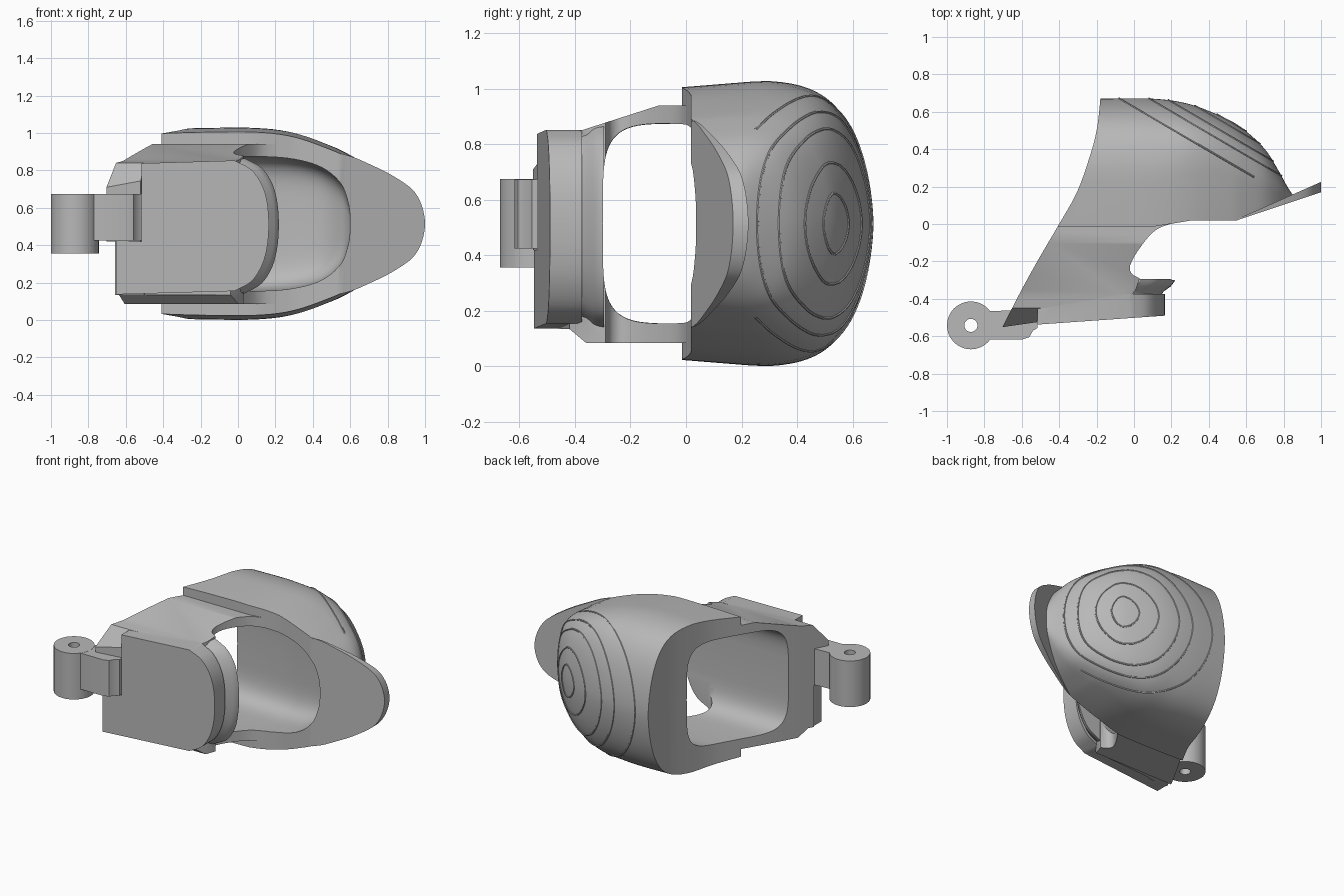
import bpy, bmesh, math
from mathutils import Vector

if "Cube" in bpy.data.objects:
    bpy.data.objects.remove(bpy.data.objects["Cube"])

MID = 0.515
GREY = (0.48, 0.48, 0.48, 1)
grey = bpy.data.materials.new("plain_grey")
grey.use_nodes = True
grey.diffuse_color = GREY
grey.node_tree.nodes["Principled BSDF"].inputs["Base Color"].default_value = GREY


def finish(name, bm):
    bmesh.ops.recalc_face_normals(bm, faces=bm.faces)
    mesh = bpy.data.meshes.new(name)
    bm.to_mesh(mesh)
    bm.free()
    mesh.materials.append(grey)
    ob = bpy.data.objects.new(name, mesh)
    bpy.context.collection.objects.link(ob)
    return ob


def spline(pts, steps=6):
    """Smooth path through the points."""
    p = [Vector(q) for q in pts]
    p = [2 * p[0] - p[1]] + p + [2 * p[-1] - p[-2]]
    out = []
    for a, b, c, d in zip(p, p[1:], p[2:], p[3:]):
        for i in range(steps):
            t = i / steps
            out.append(0.5 * (2 * b + (c - a) * t + (2 * a - 5 * b + 4 * c - d) * t ** 2
                              + (3 * b - a - 3 * c + d) * t ** 3))
    return [tuple(v) for v in out + [p[-2]]]


def loft(name, rings):
    bm = bmesh.new()
    rows = [[bm.verts.new(v) for v in r] for r in rings]
    n = len(rows[0])
    for a, b in zip(rows, rows[1:]):
        for i in range(n):
            bm.faces.new((a[i], a[(i + 1) % n], b[(i + 1) % n], b[i]))
    bm.faces.new(rows[0])
    bm.faces.new(rows[-1])
    return finish(name, bm)


def prism(name, pts, axis, lo, hi):
    """Extrude a 2D outline along one axis."""
    def put(p, w):
        v = list(p)
        v.insert(axis, w)
        return v
    return loft(name, [[put(p, w) for p in pts] for w in (lo, hi)])


def boolean(ob, other, op):
    mod = ob.modifiers.new(op, 'BOOLEAN')
    mod.operation, mod.object, mod.solver = op, other, 'EXACT'
    dg = bpy.context.evaluated_depsgraph_get()
    mesh = bpy.data.meshes.new_from_object(ob.evaluated_get(dg))
    ob.modifiers.clear()
    ob.data = mesh
    bpy.data.objects.remove(other)


def smooth(ob, angle=32):
    bpy.ops.object.select_all(action='DESELECT')
    ob.select_set(True)
    bpy.context.view_layer.objects.active = ob
    bpy.ops.object.shade_smooth_by_angle(angle=math.radians(angle))


def base_y(x):
    if x > 0.55:
        return 0.02 + (x - 0.55) / 3
    return -0.015 + 0.033 * min(1, max(0, (x - 0.1) / 0.2))


def signed_power(v, e):
    return math.copysign(abs(v) ** e, v)


# Domed shell: cross-sections (x, depth, half height)
stations = spline([(-0.55, 0.67, 0.5), (-0.4, 0.67, 0.508), (-0.18, 0.67, 0.515), (0.1, 0.67, 0.515),
                   (0.3, 0.64, 0.488), (0.5, 0.56, 0.415), (0.6, 0.495, 0.365), (0.7, 0.4, 0.3),
                   (0.77, 0.29, 0.22), (0.82, 0.2, 0.13), (0.86, 0.14, 0.04)], 5)
rings = []
for x, d, h in stations:
    q = min(0.175, 0.13 + 0.16 * abs(x - 0.45))
    y0, ring = base_y(x), []
    for i in range(57):
        u = math.sin(math.pi * (i / 56 - 0.5))
        t = max(0, 1 - abs(u) ** 1.7) ** q
        ring.append((x, y0 + (d - y0) * t, MID + h * u * (0.95 + 0.05 * min(1, t / 0.45))))
    rings.append(ring)
body = loft("thumb_shell", rings)

# Contour ridges on the dome, where slanted planes meet it
normal = Vector((0.504, 0.864, 0))
for k, (c, low) in enumerate([(0.73, 0), (0.71, 0), (0.665, 0), (0.62, 0), (0.54, 0.25)]):
    bm = bmesh.new()
    bm.from_mesh(body.data)
    cut = bmesh.ops.bisect_plane(bm, geom=bm.verts[:] + bm.edges[:] + bm.faces[:],
                                 plane_co=normal * c / normal.length_squared, plane_no=normal)
    keep = {g for g in cut['geom_cut'] if isinstance(g, bmesh.types.BMVert) and g.co.y > low}
    bmesh.ops.delete(bm, geom=bm.faces[:], context='FACES_ONLY')
    bmesh.ops.delete(bm, geom=[e for e in bm.edges if not set(e.verts) <= keep], context='EDGES')
    bmesh.ops.delete(bm, geom=[v for v in bm.verts if not v.link_edges], context='VERTS')
    ridge = finish(f"contour_ridge_{k + 1}", bm)
    bpy.ops.object.select_all(action='DESELECT')
    ridge.select_set(True)
    bpy.context.view_layer.objects.active = ridge
    bpy.ops.object.convert(target='CURVE')
    ridge = bpy.context.object
    ridge.data.bevel_depth = 0.005
    ridge.data.bevel_resolution = 1
    if not ridge.data.materials:
        ridge.data.materials.append(grey)

# Side block that carries the front plate
bay = spline([(0.25, 0.016), (0.12, -0.03), (0.03, -0.13), (-0.02, -0.22), (-0.012, -0.265),
              (0.03, -0.29)], 5)
block = prism("block", [(-0.9, 0.1), (0.25, 0.1)] + bay
              + [(0.01, -0.35), (-0.04, -0.42), (-0.5, -0.45), (-0.52, -0.525), (-0.9, -0.58)],
              2, 0.0, 1.0)
boolean(block, prism("side_profile", [(0.2, 0.085), (-0.36, 0.085), (-0.42, 0.135), (-0.46, 0.135),
                                      (-0.46, 0.42), (-0.575, 0.42), (-0.575, 0.68), (-0.45, 0.84),
                                      (-0.38, 0.85), (-0.1, 0.94), (0.2, 0.94)], 0, -1, 0.5), 'INTERSECT')
boolean(body, block, 'UNION')

# Front plate with a rounded end and a notch for the hinge arm
rounded = spline([(-0.02, 0.155), (0.07, 0.205), (0.127, 0.29), (0.156, 0.39), (0.165, 0.51),
                  (0.156, 0.63), (0.127, 0.725), (0.07, 0.805), (-0.02, 0.853)], 4)
outline = [(-0.65, 0.137)] + rounded + [(-0.515, 0.838), (-0.515, 0.42), (-0.65, 0.42)]
plate = loft("plate", [[(x, -0.375, z) for x, z in outline],
                       [(x, -0.49 - 0.07 * (0.165 - x), z) for x, z in outline]])
boolean(body, plate, 'UNION')

# Flared rim behind the plate
rim = [(-0.12, 0.17)] + rounded + [(-0.12, 0.84)]
levels = [(-0.385, -0.025, 0.96), (-0.36, -0.005, 0.98), (-0.335, 0.03, 1.01), (-0.31, 0.05, 1.03),
          (-0.295, 0.055, 1.035)]
boolean(body, loft("rim", [[(x + (dx if x > -0.1 else 0), y, MID + (z - MID) * s) for x, z in rim]
                           for y, dx, s in levels]), 'UNION')

# Flat tip flange
half = [(0.55, 0.375), (0.62, 0.355), (0.7, 0.32), (0.8, 0.272), (0.9, 0.21), (0.95, 0.162), (0.985, 0.09)]
tip = spline([(x, MID - w) for x, w in half] + [(1.0, MID)] + [(x, MID + w) for x, w in half[::-1]], 4)
boolean(body, loft("tip", [[(x, base_y(x) + off * (x - 0.5), z) for x, z in tip]
                           for off in (0, 0.11)]), 'UNION')

# Curved open end
edge = spline([(-0.175, 0.8), (-0.18, 0.67), (-0.2, 0.5), (-0.24, 0.35), (-0.305, 0.17), (-0.4, 0),
               (-0.5, -0.17), (-0.6, -0.35), (-0.7, -0.545), (-0.75, -0.65)], 4)
boolean(body, prism("end_cut", edge + [(-1.5, -0.65), (-1.5, 0.8)], 2, -0.5, 1.5), 'DIFFERENCE')

# Rounded hollow, open at the side and front: (x, back y, half height)
cavity = spline([(-1.3, 0.34, 0.36), (-0.3, 0.34, 0.36), (0.1, 0.33, 0.36), (0.3, 0.31, 0.345),
                 (0.45, 0.27, 0.3), (0.55, 0.2, 0.215), (0.59, 0.14, 0.11), (0.6, 0.1, 0.03)], 5)
rings = []
for x, back, h in cavity:
    c, r = (back - 0.3) / 2, (back + 0.3) / 2
    angles = [i * math.tau / 64 for i in range(64)]
    rings.append([(x, c + r * signed_power(math.cos(a), 0.42), MID + h * signed_power(math.sin(a), 0.42))
                  for a in angles])
boolean(body, loft("hollow", rings), 'DIFFERENCE')
smooth(body)


# Hinge knuckle, pin hole and arm
def circle(r, n=32):
    return [(-0.872 + r * math.cos(i * math.tau / n), -0.542 + r * math.sin(i * math.tau / n))
            for i in range(n)]


hinge = prism("hinge", circle(0.128), 2, 0.357, 0.675)
arm = [(-0.85, -0.47), (-0.515, -0.455), (-0.515, -0.555), (-0.54, -0.57), (-0.56, -0.605),
       (-0.6, -0.618), (-0.85, -0.618)]
boolean(hinge, prism("arm", arm, 2, 0.425, 0.674), 'UNION')
boolean(hinge, prism("pin_hole", circle(0.035), 2, 0, 1), 'DIFFERENCE')
smooth(hinge)
